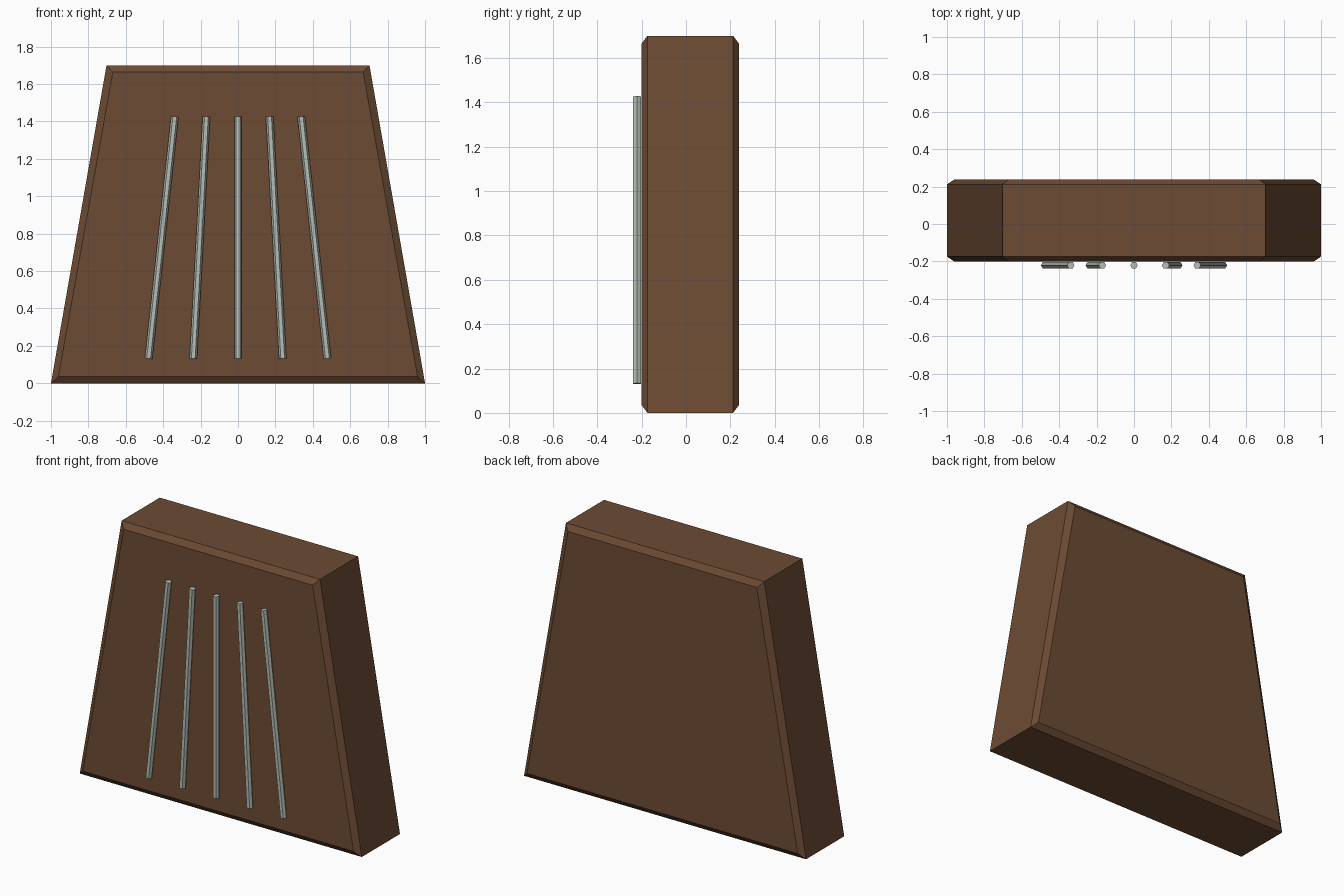
import bpy, bmesh
from mathutils import Vector

if "Cube" in bpy.data.objects:
    bpy.data.objects.remove(bpy.data.objects["Cube"])


def material(name, rgb):
    mat = bpy.data.materials.new(name)
    mat.diffuse_color = (*rgb, 1)
    mat.use_nodes = True
    mat.node_tree.nodes["Principled BSDF"].inputs["Base Color"].default_value = mat.diffuse_color
    return mat


wood = material("brown_wood", (0.15, 0.07, 0.034))
metal = material("pale_metal", (0.47, 0.52, 0.47))


def add_object(name, bm, mat):
    bmesh.ops.recalc_face_normals(bm, faces=bm.faces)
    mesh = bpy.data.meshes.new(name)
    bm.to_mesh(mesh)
    bm.free()
    mesh.materials.append(mat)
    obj = bpy.data.objects.new(name, mesh)
    bpy.context.collection.objects.link(obj)
    return obj


# Tapered body: four trapezoid rings from front to back, chamfered at both faces
FRONT, BACK, CHAMFER = -0.201, 0.239, 0.027


def trapezoid(bm, y, inset):
    dx, dz = (0.04, 0.036) if inset else (0, 0)
    bottom, top = 1.0 - dx, 0.703 - dx + 0.006 * inset
    return [bm.verts.new((x, y, z)) for x, z in (
        (-bottom, dz), (bottom, dz), (top, 1.70 - dz), (-top, 1.70 - dz))]


bm = bmesh.new()
rings = [trapezoid(bm, FRONT, True), trapezoid(bm, FRONT + CHAMFER, False),
         trapezoid(bm, BACK - CHAMFER, False), trapezoid(bm, BACK, True)]
for a, b in zip(rings, rings[1:]):
    for i in range(4):
        j = (i + 1) % 4
        bm.faces.new((a[i], a[j], b[j], b[i]))
bm.faces.new(rings[0])
bm.faces.new(rings[-1])
add_object("body", bm, wood)

# Five fanned six-sided rods lying on the front face
for n in range(-2, 3):
    low = Vector((0.239 * n, -0.2207, 0.132))
    high = Vector((0.169 * n, -0.2207, 1.426))
    axis = high - low
    bm = bmesh.new()
    bmesh.ops.create_cone(bm, cap_ends=True, segments=6, radius1=0.02,
                          radius2=0.02, depth=axis.length)
    # turn so a corner points sideways and a flat faces forward
    xs = max(bm.verts, key=lambda v: v.co.x).co
    if xs.x < 0.0195:
        for v in bm.verts:
            v.co.x, v.co.y = -v.co.y, v.co.x
    tilt = Vector((0, 0, 1)).rotation_difference(axis)
    for v in bm.verts:
        v.co = tilt @ v.co + (low + high) / 2
    add_object(f"rod_{n + 3}", bm, metal)
